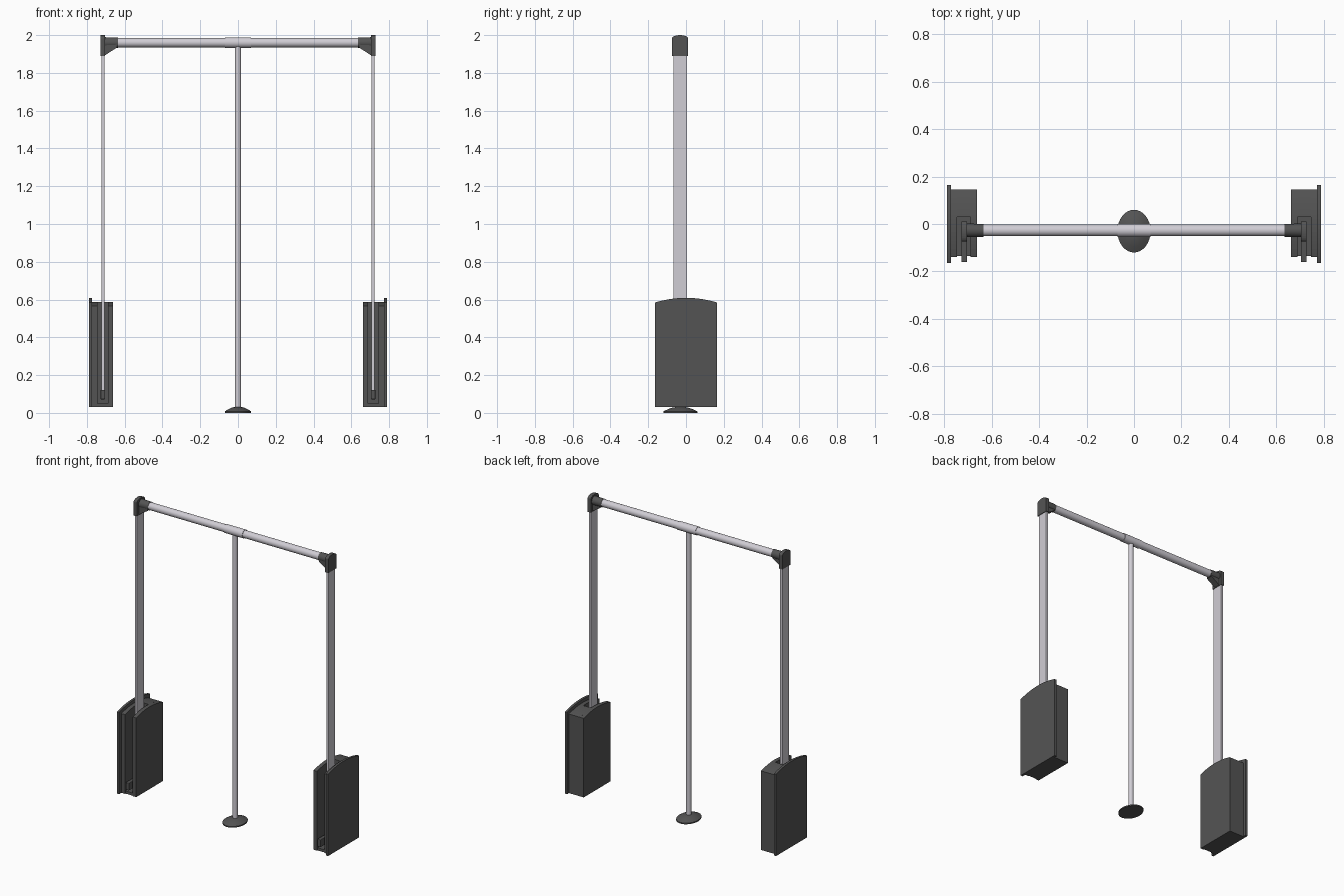
import bpy, bmesh, math
from mathutils import Matrix, Vector

if "Cube" in bpy.data.objects:
    bpy.data.objects.remove(bpy.data.objects["Cube"])


def material(name, rgb):
    m = bpy.data.materials.new(name)
    m.diffuse_color = (*rgb, 1)
    m.use_nodes = True
    m.node_tree.nodes["Principled BSDF"].inputs["Base Color"].default_value = m.diffuse_color
    return m


DARK = material("dark grey plastic", (0.088, 0.088, 0.088))
SILVER = material("silver metal", (0.63, 0.61, 0.66))
YC = -0.03  # depth of the arms, rail and pole


def finish(name, bm, mat, mirror=False, bevel=0, smooth=False):
    bmesh.ops.recalc_face_normals(bm, faces=bm.faces)
    me = bpy.data.meshes.new(name)
    bm.to_mesh(me)
    bm.free()
    me.materials.append(mat)
    ob = bpy.data.objects.new(name, me)
    bpy.context.collection.objects.link(ob)
    if bevel:
        b = ob.modifiers.new("bevel", 'BEVEL')
        b.width, b.segments = bevel, 2
    if mirror:
        ob.modifiers.new("mirror", 'MIRROR')
    if smooth:
        bpy.ops.object.select_all(action='DESELECT')
        ob.select_set(True)
        bpy.context.view_layer.objects.active = ob
        bpy.ops.object.shade_smooth_by_angle(angle=math.radians(35))
    return ob


def prism(name, pts, a, b, mat, axis='X', **kw):
    """Extrude a profile: (y, z) points along X, or (x, z) points along Y."""
    bm = bmesh.new()
    co = (lambda p: (a, p[0], p[1])) if axis == 'X' else (lambda p: (p[0], a, p[1]))
    f = bm.faces.new([bm.verts.new(co(p)) for p in pts])
    ext = bmesh.ops.extrude_face_region(bm, geom=[f])
    d = Vector((b - a, 0, 0) if axis == 'X' else (0, b - a, 0))
    bmesh.ops.translate(bm, vec=d, verts=[v for v in ext['geom'] if isinstance(v, bmesh.types.BMVert)])
    return finish(name, bm, mat, **kw)


def box(name, x, y, z, mat, **kw):
    return prism(name, [(y[0], z[0]), (y[1], z[0]), (y[1], z[1]), (y[0], z[1])], x[0], x[1], mat, **kw)


def rod(name, r1, r2, p, q, mat, n=32, **kw):
    p, q = Vector(p), Vector(q)
    bm = bmesh.new()
    rot = (q - p).to_track_quat('Z', 'Y').to_matrix().to_4x4()
    bmesh.ops.create_cone(bm, cap_ends=True, segments=n, radius1=r1, radius2=r2, depth=(q - p).length,
                          matrix=Matrix.Translation((p + q) / 2) @ rot)
    return finish(name, bm, mat, smooth=True, **kw)


def arched(y0, y1, half, z_edge, rise, z0=0.032, n=16):
    """Side outline whose top is a shallow arch."""
    ys = [y1 + (y0 - y1) * i / n for i in range(n + 1)]
    return [(y0, z0), (y1, z0)] + [(y, z_edge + rise * (1 - (y / half) ** 2)) for y in ys]


# spring housings: cover plate, two walls, back block and slot floor
prism("housing_cover_plate", arched(-0.165, 0.165, 0.165, 0.584, 0.025), 0.772, 0.788, DARK, mirror=True)
body = dict(half=0.143, z_edge=0.566, rise=0.021)
prism("housing_outer_wall", arched(-0.14, 0.145, **body), 0.745, 0.772, DARK, mirror=True)
prism("housing_inner_wall", arched(-0.14, 0.145, **body), 0.662, 0.688, DARK, mirror=True)
prism("housing_back", arched(0.03, 0.145, **body), 0.688, 0.745, DARK, mirror=True)
box("housing_slot_floor", (0.688, 0.745), (-0.135, 0.03), (0.032, 0.05), DARK, mirror=True)

# swinging arms with the pivot lug at their foot
box("swing_arm", (0.706, 0.723), (-0.067, 0.005), (0.12, 1.92), SILVER, mirror=True, bevel=0.002)
box("pivot_lug", (0.703, 0.727), (-0.16, 0.0), (0.072, 0.122), DARK, mirror=True, bevel=0.003)

# top brackets: rounded plate, tapered socket and gusset
prism("bracket_plate",
      [(-0.074, 1.89), (0.011, 1.89)]
      + [(-0.0315 + 0.0425 * math.cos(math.pi * i / 14), 1.982 + 0.018 * math.sin(math.pi * i / 14)) for i in range(15)],
      0.703, 0.727, DARK, mirror=True)
rod("rail_socket", 0.029, 0.027, (0.71, YC + 0.003, 1.96), (0.635, YC + 0.003, 1.96), DARK, mirror=True)
prism("bracket_gusset", [(0.704, 1.95), (0.64, 1.95), (0.64, 1.935), (0.704, 1.893)],
      YC - 0.022, YC + 0.022, DARK, axis='Y', mirror=True)

# hanging rail with its centre sleeve
rod("hanging_rail", 0.0245, 0.0245, (-0.7, YC + 0.003, 1.96), (0.7, YC + 0.003, 1.96), SILVER)
rod("rail_centre_sleeve", 0.028, 0.028, (-0.07, YC + 0.003, 1.96), (0.07, YC + 0.003, 1.96), SILVER)

# pull pole
rod("pull_pole", 0.016, 0.016, (0, YC, 0.02), (0, YC, 1.95), SILVER, n=24)

# oval domed handle at the pole's foot
bm = bmesh.new()
profile = [(0, 0), (1, 0), (1, 0.008), (0.72, 0.02), (0.45, 0.028), (0.25, 0.031), (0, 0.031)]
vs = [bm.verts.new((r, 0, z)) for r, z in profile]
es = [bm.edges.new(e) for e in zip(vs, vs[1:])]
bmesh.ops.spin(bm, geom=vs + es, axis=(0, 0, 1), cent=(0, 0, 0), angle=math.tau, steps=32)
bmesh.ops.remove_doubles(bm, verts=bm.verts, dist=1e-4)
bmesh.ops.transform(bm, verts=bm.verts, matrix=Matrix.Translation((0, YC, 0)) @ Matrix.Diagonal((0.07, 0.09, 1, 1)))
finish("pull_handle", bm, DARK, smooth=True)
